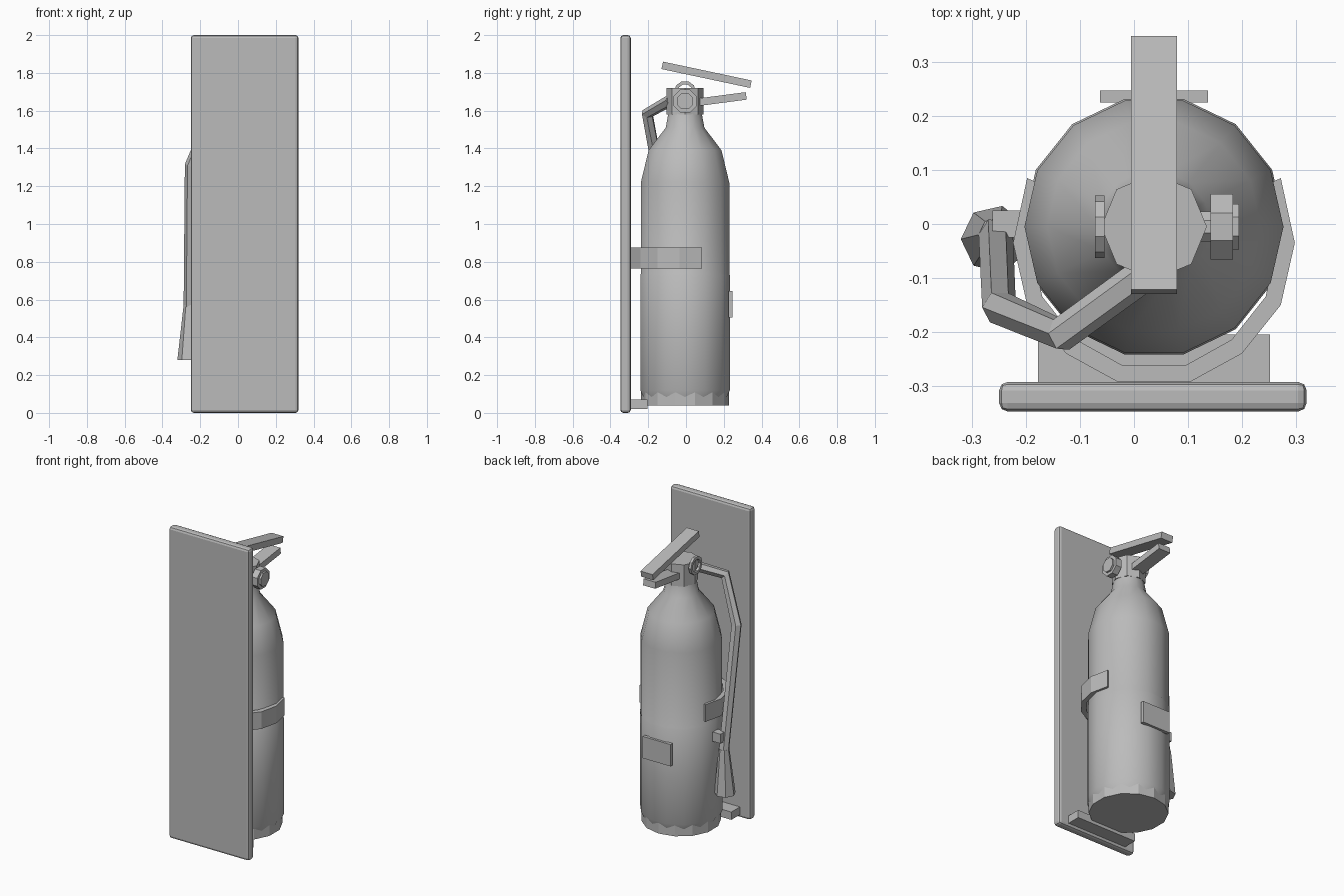
import bpy, bmesh, math
from mathutils import Vector, Matrix

if "Cube" in bpy.data.objects:
    bpy.data.objects.remove(bpy.data.objects["Cube"])

grey = bpy.data.materials.new("light_grey")
grey.use_nodes = True
colour = (0.5, 0.5, 0.5, 1)
grey.diffuse_color = colour
grey.node_tree.nodes["Principled BSDF"].inputs["Base Color"].default_value = colour

CX, CY = 0.037, -0.005   # bottle axis


def finish(name, bm, smooth=None):
    bmesh.ops.recalc_face_normals(bm, faces=bm.faces)
    mesh = bpy.data.meshes.new(name)
    bm.to_mesh(mesh)
    bm.free()
    mesh.materials.append(grey)
    obj = bpy.data.objects.new(name, mesh)
    bpy.context.collection.objects.link(obj)
    if smooth:
        bpy.ops.object.select_all(action="DESELECT")
        obj.select_set(True)
        bpy.context.view_layer.objects.active = obj
        bpy.ops.object.shade_smooth_by_angle(angle=math.radians(smooth))
    return obj


def box(name, centre, size, tilt=0):
    bm = bmesh.new()
    m = Matrix.Translation(centre) @ Matrix.Rotation(math.radians(tilt), 4, "X")
    bmesh.ops.create_cube(bm, size=1, matrix=m @ Matrix.Diagonal((*size, 1)))
    return finish(name, bm)


def loft(name, rings, smooth=None, closed=False):
    """Skin a list of equal-length point rings; cap the ends unless closed."""
    bm = bmesh.new()
    loops = [[bm.verts.new(p) for p in ring] for ring in rings]
    n = len(loops[0])
    pairs = list(zip(loops, loops[1:]))
    if closed:
        pairs.append((loops[-1], loops[0]))
    else:
        bm.faces.new(loops[0])
        bm.faces.new(loops[-1])
    for a, b in pairs:
        for i in range(n):
            j = (i + 1) % n
            bm.faces.new((a[i], a[j], b[j], b[i]))
    return finish(name, bm, smooth)


def circle(centre, r, n, u, v, turn=0):
    c = Vector(centre)
    return [c + r * (math.cos(a) * Vector(u) + math.sin(a) * Vector(v))
            for a in (math.tau * (i + turn) / n for i in range(n))]


X, Y, Z = Vector((1, 0, 0)), Vector((0, 1, 0)), Vector((0, 0, 1))


def turned(name, profile, n, smooth=None, turn=0):
    return loft(name, [circle((CX, CY, z), r, n, X, Y, turn) for r, z in profile], smooth)


def disc(name, x0, x1, r, z, n=8):
    return loft(name, [circle((x, CY, z), r, n, Y, Z, 0.5) for x in (x0, x1)])


# Wall panel with bevelled edges
panel = box("wall_panel", (0.035, -0.32, 1), (0.57, 0.055, 2))
bev = panel.modifiers.new("edge", "BEVEL")
bev.width, bev.segments = 0.016, 2
box("bottom_support", (CX, -0.25, 0.045), (0.43, 0.09, 0.05))

# Bottle, base ring and label plate
turned("bottle", [(0.215, 0.06), (0.243, 0.12), (0.243, 0.42), (0.243, 0.73), (0.24, 0.735),
                  (0.24, 1.22), (0.198, 1.39), (0.105, 1.51), (0.088, 1.6)], 14, 60)
turned("base_ring", [(0.232, 0.04), (0.232, 0.11)], 14, turn=0.5)
box("label_plate", (CX, 0.236, 0.575), (0.2, 0.022, 0.14))

# Valve block, gauge and pull ring
turned("valve", [(0.098, 1.58), (0.098, 1.72)], 8)
disc("gauge_stem", 0.1, 0.15, 0.03, 1.65)
disc("gauge_body", 0.142, 0.183, 0.066, 1.65)
disc("gauge_face", 0.18, 0.195, 0.046, 1.65)
loft("pull_ring", [circle((x, CY, 1.7), r, 10, Y, Z)
                   for x, r in ((-0.072, 0.058), (-0.055, 0.058),
                                (-0.055, 0.04), (-0.072, 0.04))], closed=True)

# Squeeze handles
box("upper_handle", (CX, 0.109, 1.79), (0.085, 0.48, 0.04), -12)
box("lower_handle", (CX, 0.18, 1.66), (0.085, 0.28, 0.04), 7.5)

# Hose bent along a short path, mitred at each corner
path = [Vector(p) for p in ((0.037, -0.08, 1.655), (-0.135, -0.205, 1.585),
                            (-0.25, -0.155, 1.31), (-0.256, -0.02, 0.56))]
rings = []
for i, p in enumerate(path):
    d0 = (p - path[max(i - 1, 0)]).normalized()
    d1 = (path[min(i + 1, len(path) - 1)] - p).normalized()
    t = (d0 + d1).normalized()
    if i == 0:
        u = t.cross(Z).normalized()
    u = (u - u.dot(t) * t).normalized()
    rings.append(circle(p, 0.032, 6, u, t.cross(u)))
loft("hose", rings)
loft("nozzle", [circle((-0.256, -0.02, 0.57), 0.032, 7, X, Y, 0.5),
                circle((-0.258, -0.028, 0.28), 0.063, 7, X, Y, 0.5)])
box("hose_clip", (-0.235, 0, 0.65), (0.055, 0.05, 0.06))

# Strap that holds the bottle to the panel
side = [(0.235, 0.085), (0.261, -0.035), (0.235, -0.15), (0.163, -0.24), (0.068, -0.292)]
strap = side + [(-x, y) for x, y in reversed(side)]
section = []
for x, y in strap:
    d = Vector((x, y + 0.02)).normalized() * 0.032
    section.append([(CX + x, y, 0.765), (CX + x, y, 0.875),
                    (CX + x - d.x, y - d.y, 0.875), (CX + x - d.x, y - d.y, 0.765)])
loft("strap", section)
